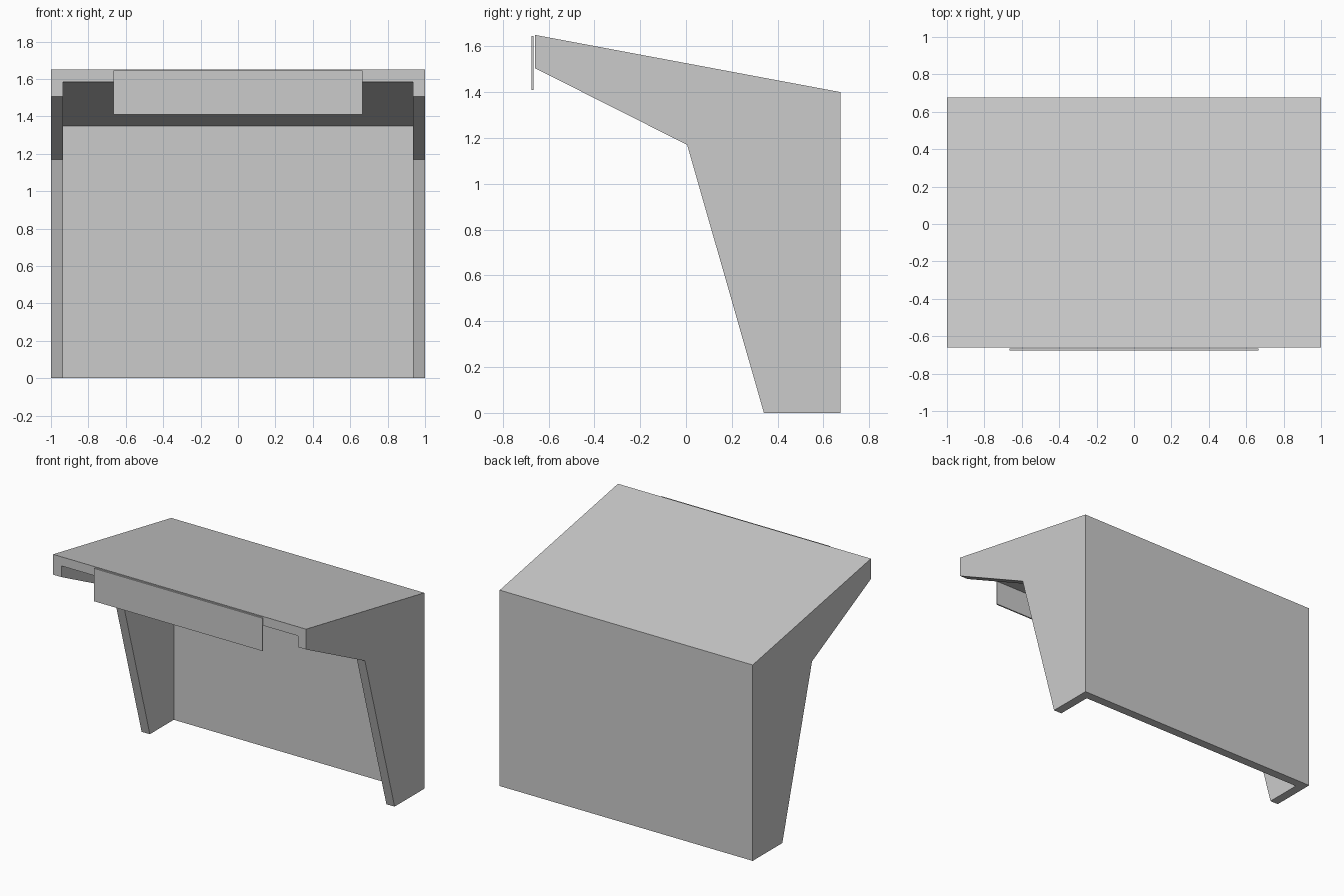
import bpy
import bmesh

cube = bpy.data.objects.get("Cube")
if cube:
    bpy.data.objects.remove(cube, do_unlink=True)

# Single flat colour
grey = bpy.data.materials.new("light_grey")
grey.use_nodes = True
colour = (0.6, 0.6, 0.6, 1)
grey.diffuse_color = colour
grey.node_tree.nodes["Principled BSDF"].inputs["Base Color"].default_value = colour

FRONT, BACK, WALL = -0.66, 0.675, 0.065
ROOF_FRONT, ROOF_BACK = 1.65, 1.40


def roof_z(y):
    return ROOF_FRONT + (ROOF_BACK - ROOF_FRONT) * (y - FRONT) / (BACK - FRONT)


def extrude_profile(name, profile, x0, x1):
    """Extrude a (y, z) outline along x."""
    bm = bmesh.new()
    face = bm.faces.new([bm.verts.new((x0, y, z)) for y, z in profile])
    ext = bmesh.ops.extrude_face_region(bm, geom=[face])
    moved = [v for v in ext["geom"] if isinstance(v, bmesh.types.BMVert)]
    bmesh.ops.translate(bm, verts=moved, vec=(x1 - x0, 0, 0))
    bmesh.ops.recalc_face_normals(bm, faces=bm.faces)
    mesh = bpy.data.meshes.new(name)
    bm.to_mesh(mesh)
    bm.free()
    mesh.materials.append(grey)
    obj = bpy.data.objects.new(name, mesh)
    bpy.context.collection.objects.link(obj)
    return obj


# Side walls with swept-back legs and a cantilevered upper arm
side = [(FRONT, ROOF_FRONT), (BACK, ROOF_BACK), (BACK, 0),
        (0.34, 0), (0.005, 1.17), (FRONT, 1.505)]
extrude_profile("left_wall", side, 1 - WALL, 1)
extrude_profile("right_wall", side, -1, WALL - 1)

# Back wall and sloping roof meet in one bent shell between the sides
inner = BACK - WALL
shell = [(FRONT, ROOF_FRONT), (BACK, ROOF_BACK), (BACK, 0), (inner, 0),
         (inner, roof_z(inner) - WALL), (FRONT, ROOF_FRONT - WALL)]
extrude_profile("roof_and_back_wall", shell, WALL - 1, 1 - WALL)

# Blank sign board just ahead of the roof edge
board = [(-0.675, 1.41), (-0.665, 1.41), (-0.665, 1.645), (-0.675, 1.645)]
extrude_profile("sign_board", board, -0.665, 0.665)
